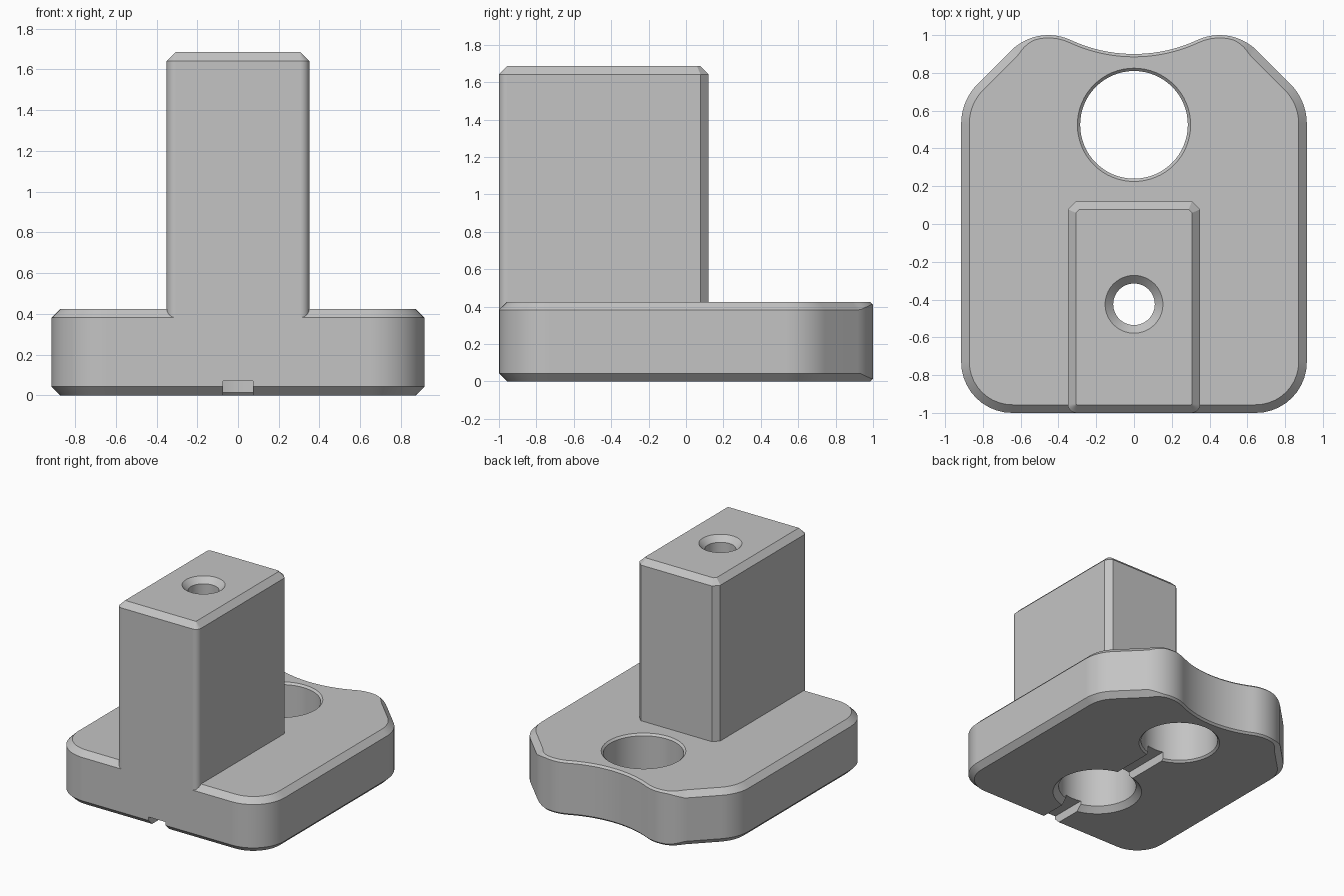
import bpy
import bmesh
from math import sin, cos, radians, tau
from mathutils import Vector

if "Cube" in bpy.data.objects:
    bpy.data.objects.remove(bpy.data.objects["Cube"], do_unlink=True)

grey = bpy.data.materials.new("plain_grey")
grey.use_nodes = True
grey.diffuse_color = (0.55, 0.55, 0.55, 1)
grey.node_tree.nodes["Principled BSDF"].inputs["Base Color"].default_value = grey.diffuse_color


def arc(x, y, r, a0, a1, n=10):
    angles = [radians(a0 + (a1 - a0) * i / n) for i in range(n + 1)]
    return [Vector((x + r * cos(a), y + r * sin(a))) for a in angles]


def mirrored(half):
    """Close a right-hand half outline by reflecting it in x."""
    return half + [Vector((-p.x, p.y)) for p in reversed(half) if p.x > 1e-4]


def inset(outline, amounts):
    """Move each point inwards by its own amount, keeping corners mitred."""
    result = []
    for i, p in enumerate(outline):
        d0 = (p - outline[i - 1]).normalized()
        d1 = (outline[(i + 1) % len(outline)] - p).normalized()
        n0, n1 = Vector((-d0.y, d0.x)), Vector((-d1.y, d1.x))
        result.append(p + (n0 + n1) * amounts[i] / (1 + n0.dot(n1)))
    return result


def loft(name, rings):
    """Skin a solid through rings of 3D points, from bottom to top."""
    bm = bmesh.new()
    loops = [[bm.verts.new(p) for p in ring] for ring in rings]
    for low, high in zip(loops, loops[1:]):
        for i in range(len(low)):
            j = (i + 1) % len(low)
            bm.faces.new((low[i], low[j], high[j], high[i]))
    bm.faces.new(reversed(loops[0]))
    bm.faces.new(loops[-1])
    mesh = bpy.data.meshes.new(name)
    bm.to_mesh(mesh)
    bm.free()
    mesh.materials.append(grey)
    obj = bpy.data.objects.new(name, mesh)
    bpy.context.collection.objects.link(obj)
    return obj


def at(points, z):
    return [(p.x, p.y, z) for p in points]


def turned(name, y, profile, n=64):
    """Round cutter from (radius, height) pairs."""
    return loft(name, [[(r * cos(tau * i / n), y + r * sin(tau * i / n), z)
                        for i in range(n)] for r, z in profile])


def combine(target, other, operation):
    mod = target.modifiers.new(operation, "BOOLEAN")
    mod.operation, mod.solver, mod.object = operation, "EXACT", other
    bpy.ops.object.select_all(action="DESELECT")
    bpy.context.view_layer.objects.active = target
    target.select_set(True)
    bpy.ops.object.modifier_apply(modifier=mod.name)
    bpy.data.objects.remove(other, do_unlink=True)


CHAMFER, FINE = 0.043, 0.015
BASE_TOP, POST_TOP = 0.425, 1.685

# Base plate: rounded front, angled back corners, scooped back edge
outline = mirrored(arc(0.645, -0.73, 0.27, -90, 0)
                   + arc(0.615, 0.53, 0.3, 0, 45)
                   + arc(0.453, 0.72, 0.28, 45, 114.9, 14)
                   + arc(0, 1.696, 0.796, -65.1, -90)[1:])


def edge_cut(p):
    """Chamfer size, narrowing around the back lobes."""
    if p.y > 0.8 and abs(p.x) < 0.453:
        return FINE
    t = min(max((p.y - 0.93) / 0.06, 0), 1)
    return CHAMFER + (FINE - CHAMFER) * t


cuts = [edge_cut(p) for p in outline]
inner = inset(outline, cuts)
body = loft("base_and_post", [
    at(inner, 0),
    [(p.x, p.y, c) for p, c in zip(outline, cuts)],
    [(p.x, p.y, BASE_TOP - c) for p, c in zip(outline, cuts)],
    at(inner, BASE_TOP)])

# Upright post: rounded front edges, chamfered back edges and top
section = mirrored(arc(0.305, -0.955, 0.045, -90, 0, 6)
                   + [Vector((0.35, 0.077)), Vector((0.307, 0.12))])
post = loft("post", [
    at(section, 0.2),
    at(section, POST_TOP - CHAMFER),
    at(inset(section, [CHAMFER] * len(section)), POST_TOP)])
combine(body, post, "UNION")

# Through hole at the back with fine chamfers
combine(body, turned("back_hole", 0.525, [
    (0.32, -0.02), (0.3, 0), (0.285, FINE),
    (0.285, BASE_TOP - FINE), (0.3, BASE_TOP), (0.32, BASE_TOP + 0.02)]), "DIFFERENCE")

# Stepped bore: wide socket from below, narrow countersunk hole on top
combine(body, turned("post_bore", -0.425, [
    (0.35, -0.02), (0.33, 0), (0.288, CHAMFER), (0.288, 1.3), (0.11, 1.3),
    (0.11, POST_TOP - CHAMFER), (0.153, POST_TOP), (0.173, POST_TOP + 0.02)]), "DIFFERENCE")

# Groove underneath from the front edge to the back hole
groove = [Vector(p) for p in ((-0.073, -1.1), (0.073, -1.1), (0.073, 0.5), (-0.073, 0.5))]
combine(body, loft("groove", [at(groove, -0.1), at(groove, 0.07)]), "DIFFERENCE")

bpy.ops.object.shade_smooth_by_angle(angle=radians(30))
weighted = body.modifiers.new("even_shading", "WEIGHTED_NORMAL")
weighted.keep_sharp = True
